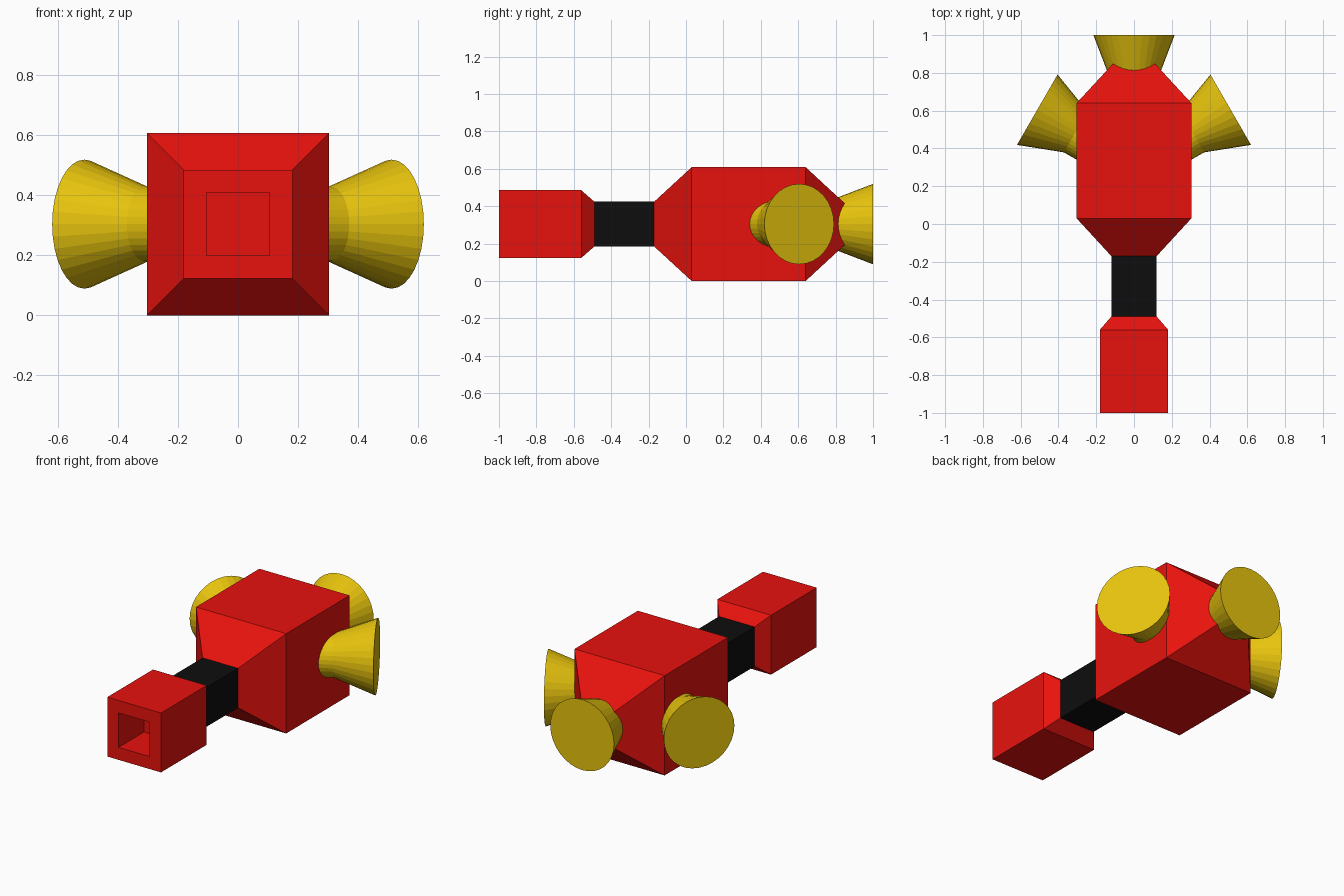
import bpy, bmesh, math
from mathutils import Matrix, Vector

if "Cube" in bpy.data.objects:
    bpy.data.objects.remove(bpy.data.objects["Cube"])

AXIS_Z = 0.304  # height of the common centre line


def material(name, rgb):
    m = bpy.data.materials.new(name)
    m.diffuse_color = (*rgb, 1)
    m.use_nodes = True
    m.node_tree.nodes["Principled BSDF"].inputs["Base Color"].default_value = m.diffuse_color
    return m


RED = material("red", (0.8, 0.006, 0.004))
BLACK = material("black", (0.004, 0.004, 0.004))
YELLOW = material("yellow", (0.8, 0.55, 0.004))


def loft(name, rings, sides, mat, square=False, matrix=Matrix()):
    """Skin regular rings (y, radius) along y; both ends are capped."""
    bm = bmesh.new()
    loops = []
    for y, r in rings:
        rad = r * math.sqrt(2) if square else r
        loop = []
        for i in range(sides):
            a = 2 * math.pi * (i + (0.5 if square else 0)) / sides
            loop.append(bm.verts.new((rad * math.cos(a), y, rad * math.sin(a))))
        loops.append(loop)
    for a, b in zip(loops, loops[1:]):
        for i in range(sides):
            j = (i + 1) % sides
            bm.faces.new((a[i], a[j], b[j], b[i]))
    bm.faces.new(loops[0])
    bm.faces.new(loops[-1])
    bmesh.ops.recalc_face_normals(bm, faces=bm.faces)
    me = bpy.data.meshes.new(name)
    bm.to_mesh(me)
    bm.free()
    me.materials.append(mat)
    ob = bpy.data.objects.new(name, me)
    ob.matrix_world = matrix
    bpy.context.collection.objects.link(ob)
    return ob


base = Matrix.Translation((0, 0, AXIS_Z))

# Main block with tapered ends
loft("body", [(-0.17, 0.12), (0.03, 0.304), (0.64, 0.304), (0.85, 0.11)],
     4, RED, True, base)

# Square neck
loft("neck", [(-0.49, 0.12), (-0.17, 0.12)], 4, BLACK, True, base)

# Handle with a square socket in its end
loft("handle", [(-0.755, 0.105), (-1, 0.105), (-1, 0.181), (-0.56, 0.181), (-0.49, 0.12)],
     4, RED, True, base)

# Three flared nozzles: ahead, left and right
for name, x, y, angle in (("front_nozzle", 0, 1.0, 0),
                          ("right_nozzle", 0.512, 0.605, -60),
                          ("left_nozzle", -0.512, 0.605, 60)):
    place = Matrix.Translation(Vector((x, y, AXIS_Z))) @ Matrix.Rotation(math.radians(angle), 4, 'Z')
    loft(name, [(-0.38, 0.125), (-0.235, 0.125), (0, 0.215)], 32, YELLOW, False, place)
